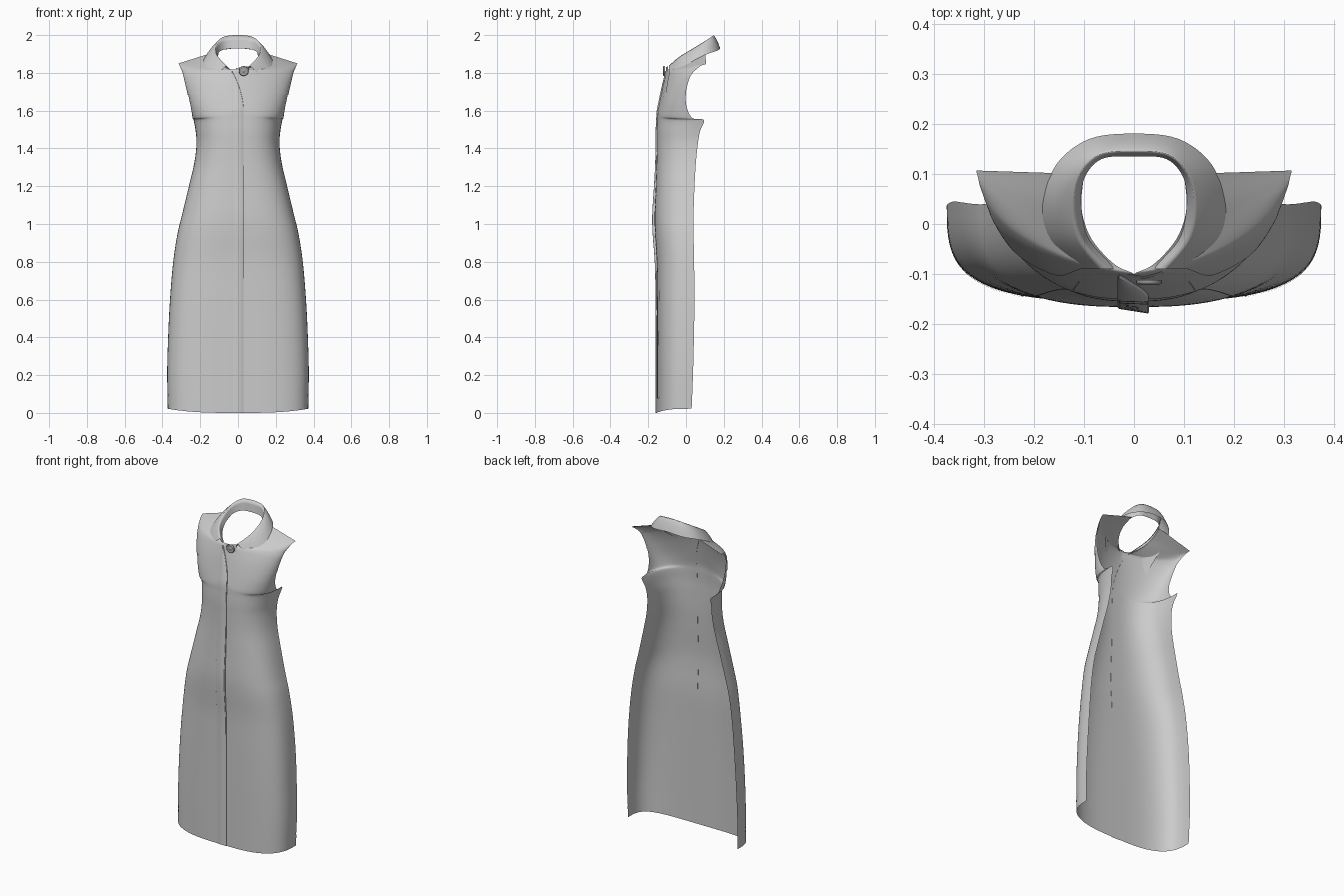
import bpy, bmesh, math
from mathutils import Vector

if "Cube" in bpy.data.objects:
    bpy.data.objects.remove(bpy.data.objects["Cube"])


def material(name, level):
    m = bpy.data.materials.new(name)
    m.use_nodes = True
    m.diffuse_color = (level, level, level, 1)
    m.node_tree.nodes["Principled BSDF"].inputs["Base Color"].default_value = m.diffuse_color
    return m


CLOTH = material("light grey cloth", 0.6)
BUTTON = material("mid grey button", 0.35)


def finish(name, bm, mat):
    mesh = bpy.data.meshes.new(name)
    bm.to_mesh(mesh)
    bm.free()
    mesh.materials.append(mat)
    for p in mesh.polygons:
        p.use_smooth = True
    ob = bpy.data.objects.new(name, mesh)
    bpy.context.collection.objects.link(ob)
    return ob


def sheet(name, rows, mat=CLOTH, mirror=False):
    """Open cloth surface through rows of points."""
    bm = bmesh.new()
    grid = [[bm.verts.new(p) for p in row] for row in rows]
    for a, b in zip(grid, grid[1:]):
        for i in range(len(a) - 1):
            bm.faces.new((a[i], a[i + 1], b[i + 1], b[i]))
    ob = finish(name, bm, mat)
    if mirror:
        mod = ob.modifiers.new("mirror", "MIRROR")
        mod.merge_threshold = 0.0005
    return ob


def spline(points, t):
    """Smooth curve through the points, t counted in points."""
    last = len(points) - 1
    t = min(max(t, 0), last)
    i = min(int(t), last - 1)
    f = t - i
    a, b, c, d = (points[min(max(k, 0), last)] for k in range(i - 1, i + 3))
    return [0.5 * (2 * q + (r - p) * f + (2 * p - 5 * q + 4 * r - s) * f * f
                   + (3 * q - p - 3 * r + s) * f ** 3) for p, q, r, s in zip(a, b, c, d)]


# Skirt and waist: height, half width, side y, front y, squareness
lower = [
    (0.0, .37, .03, -.155, 3.3), (.2, .375, .037, -.155, 3.3), (.4, .37, .042, -.155, 3.3),
    (.6, .36, .045, -.155, 3.2), (.8, .343, .043, -.156, 3.0), (.95, .32, .04, -.164, 2.9),
    (1.05, .296, .04, -.166, 2.8), (1.2, .26, .045, -.16, 2.7), (1.32, .232, .052, -.156, 2.6),
    (1.42, .22, .062, -.155, 2.6), (1.49, .224, .074, -.155, 2.6),
]
rows = [(w, side, z, 0, front, z, n) for z, w, side, front, n in lower]
U = len(rows)
# Bodice: armhole point, centre or neckline point, squareness
rows += [
    (.235, .095, 1.55, 0, -.152, 1.55, 2.6),
    (.24, .035, 1.56, 0, -.149, 1.60, 2.5),
    (.25, .003, 1.62, 0, -.137, 1.66, 2.3),
    (.267, 0, 1.70, 0, -.122, 1.73, 1.9),
    (.283, .018, 1.77, 0, -.11, 1.78, 1.6),
    (.29, .035, 1.80, 0, -.10, 1.815, 1.5),
    (.298, .055, 1.82, .04, -.08, 1.82, 1.4),
    (.305, .075, 1.835, .085, -.03, 1.845, 1.25),
    (.31, .09, 1.842, .105, .03, 1.88, 1.1),
    (.315, .107, 1.847, .10, .10, 1.915, 1.0),
]
TOP = len(rows) - 1


def surf(s, v):
    """Point on the left half: s from centre to side, v up the rows."""
    ox, oy, oz, ix, iy, iz, n = spline(rows, v)
    a = s * math.pi / 2
    X = max(math.sin(a), 0) ** (2 / n)
    Y = max(math.cos(a), 0) ** (2 / n)
    z = iz + (oz - iz) * X
    z += 0.022 * X ** 3 * max(0, 1 - z / 0.2)
    return Vector((ix + (ox - ix) * X, oy + (iy - oy) * Y, z))


def raised(s, v, off):
    e = 0.01
    du = surf(min(s + e, 1), v) - surf(max(s - e, 0), v)
    dv = surf(s, min(v + e, TOP)) - surf(s, max(v - e, 0))
    return surf(s, v) + du.cross(dv).normalized() * off


def patch(name, s0, s1, v0, v1, off, ns, nv):
    """Layer lying on the dress between two side limits."""
    out = []
    for j in range(nv + 1):
        t = j / nv
        a, b = s0(t), s1(t)
        out.append([raised(a + (b - a) * i / ns, v0 + (v1 - v0) * t, off) for i in range(ns + 1)])
    return sheet(name, out, mirror=True)


def side(t):
    return 1.0


# Main cloth panel, open at the back
NS, NV = 32, TOP * 5
sheet("dress_front", [[surf(i / NS, TOP * j / NV) for i in range(NS + 1)]
                      for j in range(NV + 1)], mirror=True)
# Hem band, shoulder yokes and shaped seams
patch("hem_band", lambda t: 0.0, side, 0, 0.45, 0.002, 32, 3)
patch("shoulder_yoke", lambda t: 0.41 - 0.2 * math.sqrt(t), side, U + 2.8, TOP, 0.003, 16, 30)


def seam(t):
    return 0.27 + 0.1 * math.sin(math.pi * t) ** 2


patch("princess_seam", seam, lambda t: seam(t) + 0.008, 0.4, U + 2.8, 0.0015, 1, 60)

# Button placket with an edge that sweeps across below the neck
placket = []
for j in range(81):
    v = (U + 4.8) * j / 80
    p = surf(0, v)
    sweep = max(0, (p.z - 1.6) / 0.2)
    right, left = -0.033, 0.03 - 0.055 * sweep ** 1.8
    lift = 0.004 + 0.007 * math.exp(-((p.z - 1.0) / 0.25) ** 2)
    placket.append([(right, p.y - 0.001, p.z),
                    (right + 0.004, p.y - 0.004, p.z),
                    (left - 0.002, p.y - lift - 0.002, p.z),
                    (left, p.y - lift, p.z),
                    (left, p.y + 0.002, p.z)])
sheet("button_placket", placket)

# Collar: inner stand, fold line and falling outer edge, from back to front
stand = [(0, .135, 1.93), (.065, .13, 1.925), (.1, .09, 1.91),
         (.105, .03, 1.88), (.088, -.035, 1.843), (.03, -.09, 1.805)]
fold = [(0, .146, 2.0), (.07, .138, 1.993), (.11, .095, 1.965),
        (.12, .03, 1.925), (.105, -.035, 1.885), (.06, -.09, 1.838)]
edge = [(0, .181, 1.93), (.09, .17, 1.92), (.155, .12, 1.902),
        (.182, .045, 1.868), (.182, -.03, 1.81), (.148, -.09, 1.74)]


def both_sides(points):
    return [(-x, y, z) for x, y, z in reversed(points[1:])] + points


def collar_row(points, shift=0):
    full = both_sides(points)
    full[0] = (full[0][0] - shift, full[0][1], full[0][2] - shift)
    full[-1] = (full[-1][0] - shift, full[-1][1], full[-1][2] + shift)
    n = 60
    return [Vector(spline(full, (len(full) - 1) * i / n)) for i in range(n + 1)]


low, mid, out = collar_row(stand), collar_row(fold), collar_row(edge, 0.015)
collar = [low, [a.lerp(b, 0.6) for a, b in zip(low, mid)], mid]
for k in (0.1, 0.3, 0.5, 0.75, 1):
    bulge = Vector((0, 0, 0.035 * k * (1 - k)))
    collar.append([a.lerp(b, k) + bulge for a, b in zip(mid, out)])
sheet("collar", collar)

# Overlapping end of the collar band
sheet("collar_band_end", [[(-.02, -.105, 1.79), (.02, -.11, 1.785), (.06, -.1, 1.79)],
                          [(-.01, -.1, 1.825), (.02, -.105, 1.83), (.055, -.095, 1.835)]])

# Round neck button: turned profile of radius and depth
profile = [(.025, 0), (.026, .006), (.022, .009), (.018, .006), (.008, .006), (.006, .009), (.001, .009)]
ring = [[(.03 + r * math.cos(k * math.pi / 12), -.112 - d, 1.81 + r * math.sin(k * math.pi / 12))
         for k in range(25)] for r, d in profile]
sheet("neck_button", ring, BUTTON)
